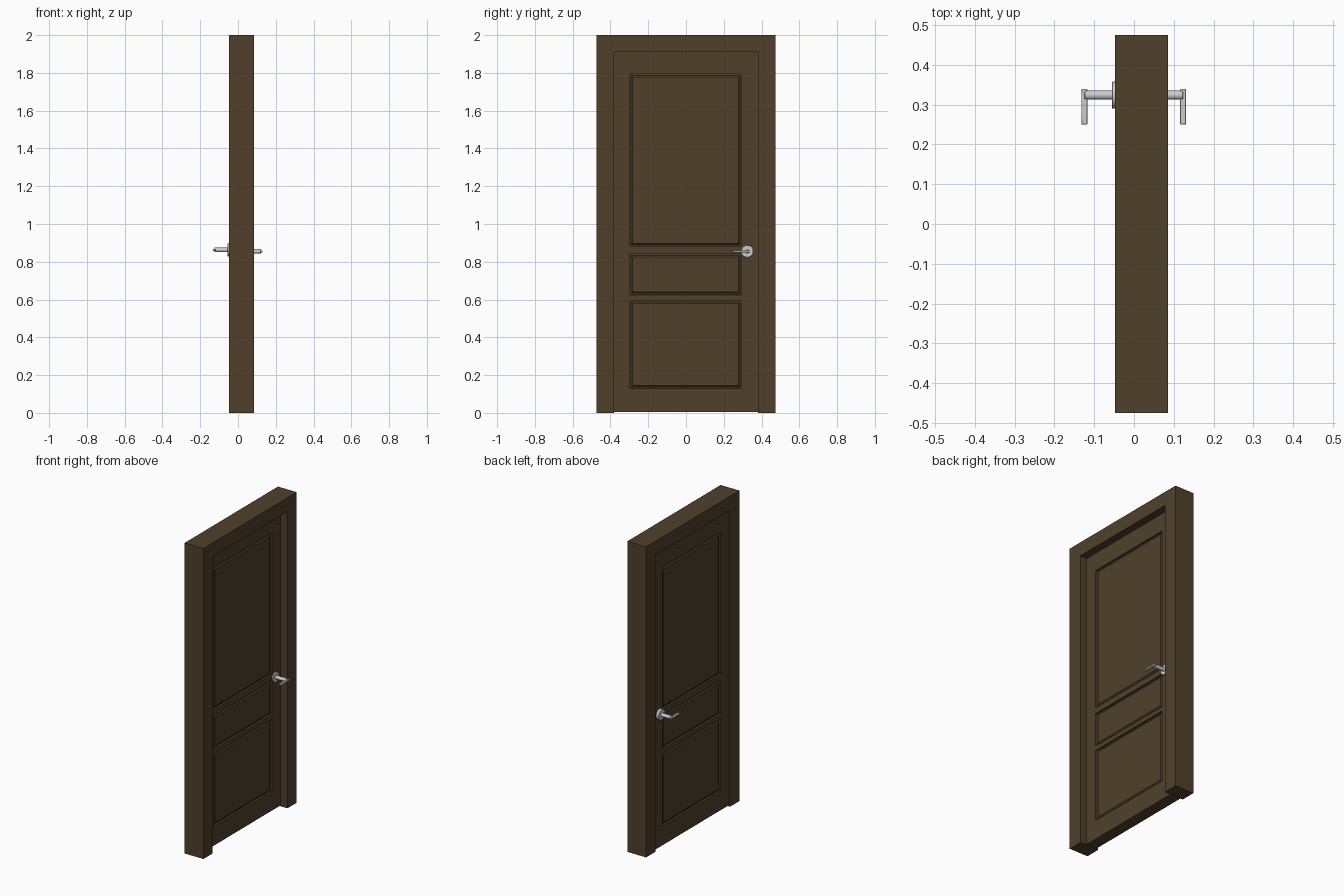
import bpy, bmesh, math

if "Cube" in bpy.data.objects:
    bpy.data.objects.remove(bpy.data.objects["Cube"])

def material(name, col):
    m = bpy.data.materials.new(name)
    m.diffuse_color = (*col, 1)
    m.use_nodes = True
    m.node_tree.nodes["Principled BSDF"].inputs["Base Color"].default_value = m.diffuse_color
    return m

wood = material("dark_wood", (0.08, 0.051, 0.024))

def finish(bm, name, mat=None):
    bmesh.ops.recalc_face_normals(bm, faces=bm.faces)
    me = bpy.data.meshes.new(name)
    bm.to_mesh(me)
    bm.free()
    ob = bpy.data.objects.new(name, me)
    bpy.context.collection.objects.link(ob)
    if mat:
        me.materials.append(mat)
    return ob

# door frame: U profile extruded through the wall thickness
X0, X1 = -0.048, 0.086
bm = bmesh.new()
profile = [(-.475, 0), (-.475, 2), (.475, 2), (.475, 0),
           (.38, 0), (.38, 1.91), (-.38, 1.91), (-.38, 0)]
face = bm.faces.new([bm.verts.new((X0, y, z)) for y, z in profile])
ext = bmesh.ops.extrude_face_region(bm, geom=[face])
bmesh.ops.translate(bm, vec=(X1 - X0, 0, 0),
                    verts=[v for v in ext["geom"] if isinstance(v, bmesh.types.BMVert)])
finish(bm, "door_frame", wood)

# door leaf: half thickness grid with three grooved panels, mirrored to the other side
ys = [-.38, -.30, .295, .38]
zs = [.006, .13, .596, .625, .842, .88, 1.795, 1.91]
HALF = 0.0375
bm = bmesh.new()
grid = [[bm.verts.new((HALF, y, z)) for y in ys] for z in zs]
panels = []
for j in range(len(zs) - 1):
    for i in range(len(ys) - 1):
        f = bm.faces.new((grid[j][i], grid[j][i + 1], grid[j + 1][i + 1], grid[j + 1][i]))
        if i == 1 and j in (1, 3, 5):
            panels.append(f)
border = [e for e in bm.edges if e.is_boundary]
ext = bmesh.ops.extrude_edge_only(bm, edges=border)
for v in ext["geom"]:
    if isinstance(v, bmesh.types.BMVert):
        v.co.x = 0
bm.normal_update()
for width, depth in ((.003, -.010), (.010, 0), (.010, .007)):
    bmesh.ops.inset_individual(bm, faces=panels, thickness=width, depth=depth)
    bm.normal_update()
door = finish(bm, "door_leaf", wood)
mirror = door.modifiers.new("both_sides", 'MIRROR')
mirror.use_axis[0] = True

# handles: rosette, spindle and lever on each side
HY = 0.324

def cylinder(name, r, xa, xb, z):
    bpy.ops.mesh.primitive_cylinder_add(vertices=32, radius=r, depth=abs(xb - xa),
                                        location=((xa + xb) / 2, HY, z),
                                        rotation=(0, math.pi / 2, 0))
    ob = bpy.context.object
    ob.name = name
    b = ob.modifiers.new("soft_edge", 'BEVEL')
    b.width, b.segments, b.limit_method = .0015, 2, 'ANGLE'
    bpy.ops.object.shade_smooth_by_angle()

for side, door_x, plate_x, tip_x, z, r in (("inner", -.036, -.055, -.1325, .863, .034),
                                           ("outer", .035, .046, .131, .855, .032)):
    s = 1 if tip_x > 0 else -1
    cylinder(side + "_rosette", r, door_x, plate_x, z)
    cylinder(side + "_spindle", .0115, door_x, tip_x - s * .008, z)
    bpy.ops.mesh.primitive_cube_add(size=1, location=(tip_x - s * .0075, .295, z))
    lever = bpy.context.object
    lever.name = side + "_lever"
    lever.scale = (.015, .09, .011)
    bpy.ops.object.transform_apply(location=False, rotation=False, scale=True)
    b = lever.modifiers.new("soft_edge", 'BEVEL')
    b.width, b.segments = .002, 2
    bpy.ops.object.shade_smooth_by_angle()
